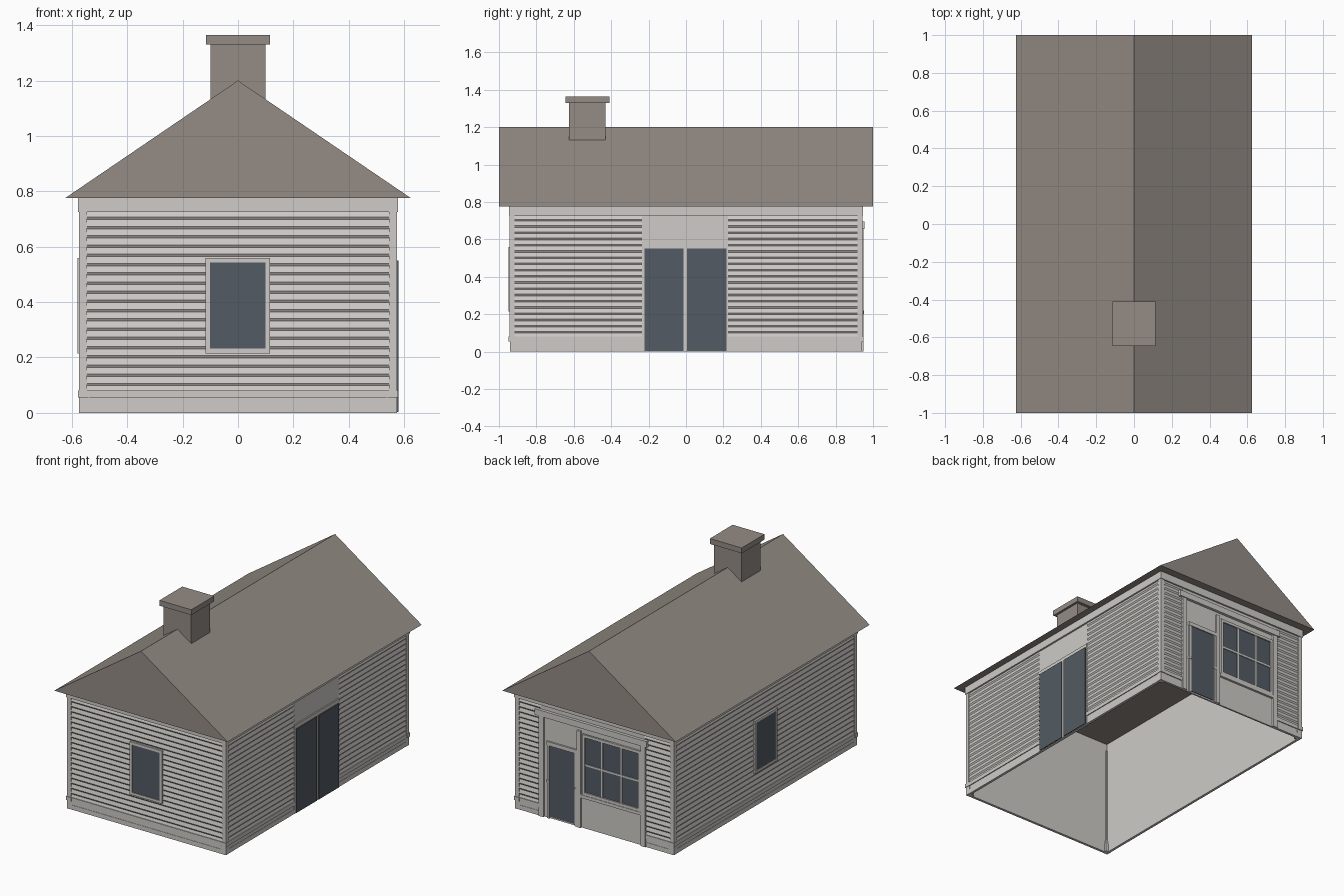
import bpy
import bmesh
from mathutils import Vector

old = bpy.data.objects.get("Cube")
if old:
    bpy.data.objects.remove(old, do_unlink=True)


def material(name, rgb):
    m = bpy.data.materials.new(name)
    m.use_nodes = True
    col = (*rgb, 1)
    m.diffuse_color = col
    m.node_tree.nodes["Principled BSDF"].inputs["Base Color"].default_value = col
    return m


WALL = material("pale_paint", (0.62, 0.60, 0.57))
ROOF = material("taupe_roof", (0.295, 0.26, 0.235))
GLASS = material("slate_glass", (0.085, 0.105, 0.125))

HX, HY = 0.565, 0.935       # half sizes of the plain wall shell
EAVE, RIDGE = 0.775, 1.2
FRIEZE = 0.725
SKIRT = 0.08


def mesh_object(name, verts, faces, mat):
    me = bpy.data.meshes.new(name)
    me.from_pydata(verts, [], faces)
    me.materials.append(mat)
    ob = bpy.data.objects.new(name, me)
    bpy.context.collection.objects.link(ob)
    return ob


def box(name, lo, hi, mat):
    lo, hi = Vector(lo), Vector(hi)
    bm = bmesh.new()
    bmesh.ops.create_cube(bm, size=1)
    for v in bm.verts:
        v.co = (lo + hi) / 2 + v.co * (hi - lo)
    me = bpy.data.meshes.new(name)
    bm.to_mesh(me)
    bm.free()
    me.materials.append(mat)
    ob = bpy.data.objects.new(name, me)
    bpy.context.collection.objects.link(ob)
    return ob


def place(side, u, d, z):
    """Point on a wall: u along it, d outward from it, z up."""
    return {"front": (u, -HY - d, z), "back": (u, HY + d, z),
            "left": (HX + d, u, z), "right": (-HX - d, u, z)}[side]


def board(name, side, u0, u1, z0, z1, depth, mat=WALL, inner=-0.005):
    a, b = place(side, u0, inner, z0), place(side, u1, depth, z1)
    lo = [min(p, q) for p, q in zip(a, b)]
    hi = [max(p, q) for p, q in zip(a, b)]
    return box(f"{side}_{name}", lo, hi, mat)


def siding(side, u0, u1, pitch=0.0333):
    """Stepped clapboard profile swept along the wall."""
    prof = [(0.006, SKIRT)]
    z = 0.098
    while z < FRIEZE - 0.01:
        prof += [(0.001, z), (0.007, z + 0.009)]
        z += pitch
    prof.append((0.001, FRIEZE))
    verts = [place(side, u, d, h) for d, h in prof for u in (u0, u1)]
    faces = [(2 * i, 2 * i + 1, 2 * i + 3, 2 * i + 2) for i in range(len(prof) - 1)]
    if side in ("back", "right"):
        faces = [f[::-1] for f in faces]
    mesh_object(f"{side}_siding", verts, faces, WALL)


def frame(name, side, u0, u1, z0, z1, w, depth):
    board(name + "_bottom", side, u0, u1, z0, z0 + w, depth)
    board(name + "_top", side, u0, u1, z1 - w, z1, depth)
    for edge in (u0, u1 - w):
        board(name + "_jamb", side, edge, edge + w, z0 + w, z1 - w, depth)


# Thin wall shell, open underneath
T = 0.01
for s in (-1, 1):
    ys = sorted((s * HY, s * (HY - T)))
    xs = sorted((s * HX, s * (HX - T)))
    box("end_wall", (-HX, ys[0], 0), (HX, ys[1], EAVE), WALL)
    box("side_wall", (xs[0], -HY + T, 0), (xs[1], HY - T, EAVE), WALL)

# Siding and skirting, broken where the openings stand
spans = {"front": [(-HX, HX)],
         "back": [(-HX, -0.36), (0.39, HX)],
         "left": [(-HY, -0.235), (0.225, HY)],
         "right": [(-HY, HY)]}
for side, parts in spans.items():
    for a, b in parts:
        siding(side, a, b)
        board("base_lower", side, a, b, 0, 0.03, 0.007)
        board("base_upper", side, a, b, 0.03, 0.055, 0.005)
        board("base_cap", side, a, b, 0.055, SKIRT, 0.011)
    half = HX if side in ("front", "back") else HY
    board("frieze", side, -half - 0.012, half + 0.012, FRIEZE, EAVE, 0.012)

# Corner boards
for sx in (-1, 1):
    for sy in (-1, 1):
        xs = sorted((sx * 0.545, sx * 0.574))
        ys = sorted((sy * 0.918, sy * 0.944))
        box("corner_board", (xs[0], ys[0], SKIRT), (xs[1], ys[1], FRIEZE), WALL)
        xs = sorted((sx * 0.54, sx * 0.578))
        ys = sorted((sy * 0.915, sy * 0.948))
        box("corner_foot", (xs[0], ys[0], 0.055), (xs[1], ys[1], SKIRT), WALL)
        box("corner_base", (xs[0], ys[0], 0),
            (xs[1], ys[1], 0.055), WALL).scale = (0.992, 0.994, 1)

# Single windows
for side in ("front", "right"):
    frame("window_frame", side, -0.118, 0.116, 0.215, 0.56, 0.017, 0.014)
    board("window_glass", side, -0.101, 0.099, 0.232, 0.543, 0.010, GLASS)

# Double side door
board("door_frame", "left", -0.235, 0.225, 0, 0.575, 0.008)
for a in (-0.223, 0.006):
    board("door_panel", "left", a, a + 0.21, 0.003, 0.55, 0.014, GLASS)

# Shop front: surround
board("shop_panel", "back", -0.36, 0.39, 0, FRIEZE, 0.001)
board("shop_header", "back", -0.385, 0.425, 0.655, 0.695, 0.02)
for a in (-0.37, 0.365):
    board("shop_pilaster", "back", a, a + 0.035, 0, 0.655, 0.014)
board("shop_post", "back", 0.098, 0.125, 0, 0.63, 0.014)

# Shop front: glazed door
board("shop_door", "back", 0.14, 0.325, 0.01, 0.475, 0.005, GLASS)
board("shop_door_head", "back", 0.125, 0.345, 0.475, 0.5, 0.012)
for a in (0.125, 0.325):
    board("shop_door_jamb", "back", a, a + 0.016, 0, 0.475, 0.010)
    board("shop_door_hinge", "back", a, a + 0.02, 0.235, 0.25, 0.014)

# Shop front: six-pane window
U0, U1, Z0, Z1 = -0.335, 0.085, 0.22, 0.615
frame("shop_window_frame", "back", U0, U1, Z0, Z1, 0.018, 0.013)
board("shop_window_sill", "back", U0 - 0.005, U1 + 0.01, Z0 - 0.02, Z0, 0.016)
board("shop_window_glass", "back", U0, U1, Z0, Z1, 0.005, GLASS)
for i in (1, 2):
    u = U0 + (U1 - U0) * i / 3
    board("shop_mullion", "back", u - 0.006, u + 0.006, Z0, Z1, 0.010)
zm = (Z0 + Z1) / 2
board("shop_transom", "back", U0, U1, zm - 0.006, zm + 0.006, 0.010)

# Gabled roof prism
RX = 0.625
roof = [(x, y, z) for y in (-1, 1) for x, z in ((-RX, EAVE), (RX, EAVE), (0, RIDGE))]
mesh_object("roof", roof, [(0, 1, 2), (5, 4, 3), (0, 3, 4, 1),
                           (1, 4, 5, 2), (2, 5, 3, 0)], ROOF)

# Chimney
box("chimney", (-0.1, -0.625, 1.13), (0.1, -0.43, 1.33), ROOF)
box("chimney_cap", (-0.115, -0.645, 1.33), (0.115, -0.41, 1.365), ROOF)
